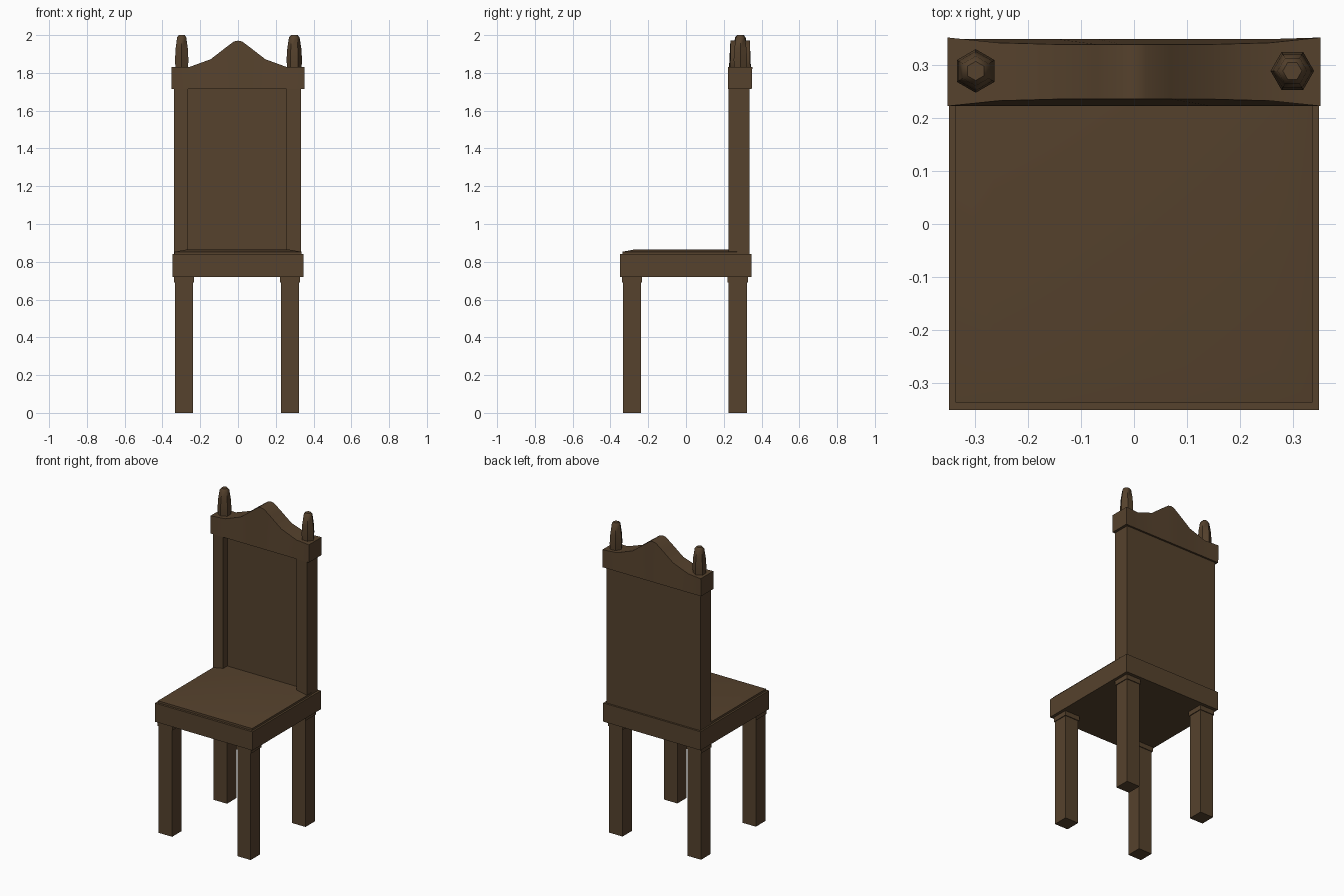
import bpy, bmesh, math

if "Cube" in bpy.data.objects:
    bpy.data.objects.remove(bpy.data.objects["Cube"])

wood = bpy.data.materials.new("dark_brown_wood")
wood.diffuse_color = (0.092, 0.054, 0.026, 1)
wood.use_nodes = True
wood.node_tree.nodes["Principled BSDF"].inputs["Base Color"].default_value = wood.diffuse_color


def finish(name, bm, smooth=None):
    bmesh.ops.recalc_face_normals(bm, faces=bm.faces)
    me = bpy.data.meshes.new(name)
    bm.to_mesh(me)
    bm.free()
    me.materials.append(wood)
    ob = bpy.data.objects.new(name, me)
    bpy.context.collection.objects.link(ob)
    if smooth:
        bpy.ops.object.select_all(action='DESELECT')
        ob.select_set(True)
        bpy.context.view_layer.objects.active = ob
        bpy.ops.object.shade_smooth_by_angle(angle=math.radians(smooth))
    return ob


def loft(name, rings, smooth=None):
    """Skin a stack of closed rings and cap both ends."""
    bm = bmesh.new()
    vs = [[bm.verts.new(p) for p in ring] for ring in rings]
    n = len(vs[0])
    for a, b in zip(vs, vs[1:]):
        for i in range(n):
            j = (i + 1) % n
            bm.faces.new((a[i], a[j], b[j], b[i]))
    bm.faces.new(vs[0])
    bm.faces.new(vs[-1])
    return finish(name, bm, smooth)


def rect(x0, x1, y0, y1, z):
    return [(x0, y0, z), (x1, y0, z), (x1, y1, z), (x0, y1, z)]


# Seat frame
loft("seat_frame", [rect(-.348, .348, -.35, .348, z) for z in (.72, .84)])

# Domed cushion
loft("seat_cushion", [rect(-.336, .336, -.336, .27, .835),
                      rect(-.336, .336, -.336, .27, .853),
                      rect(-.265, .262, -.268, .27, .866)], 40)

# Legs with a slightly wider collar under the seat
for side, x in (("left", -.285), ("right", .276)):
    for end, y in (("front", -.285), ("back", .274)):
        rings = []
        for r, z in ((.048, 0), (.048, .69), (.053, .69), (.053, .722)):
            rings.append(rect(x - r, x + r, y - r, y + r, z))
        loft(f"{end}_{side}_leg", rings)

# Backrest: channel-shaped plan, posts in front of a recessed panel
plan = [(-.338, .226), (-.264, .226), (-.264, .268), (.258, .268),
        (.258, .226), (.334, .226), (.334, .336), (-.338, .336)]
loft("backrest", [[(x, y, z) for x, y in plan] for z in (.838, 1.718)])

# Crest rail: sections along x, rising to a central peak
half = [(.351, 1.83, 0), (.255, 1.832, .010), (.145, 1.872, .013),
        (.07, 1.93, .013), (.022, 1.966, .013)]
stations = [(-x, z, t) for x, z, t in half] + [(0, 1.971, .013)] + half[::-1]
loft("crest_rail", [[(x, .222, 1.715), (x, .348, 1.715),
                     (x, .351 - t, z), (x, .222 + t, z)]
                    for x, z, t in stations], 30)

# Six-sided finials, turned differently on each side
for name, x, turn in (("left_finial", -.298, math.pi / 6), ("right_finial", .298, 0)):
    rings = []
    for r, z in ((.038, 1.82), (.041, 1.87), (.037, 1.93), (.028, 1.988), (.018, 2.0)):
        rings.append([(x + r * math.cos(turn + k * math.pi / 3),
                       .288 + r * math.sin(turn + k * math.pi / 3), z) for k in range(6)])
    loft(name, rings, 50)
